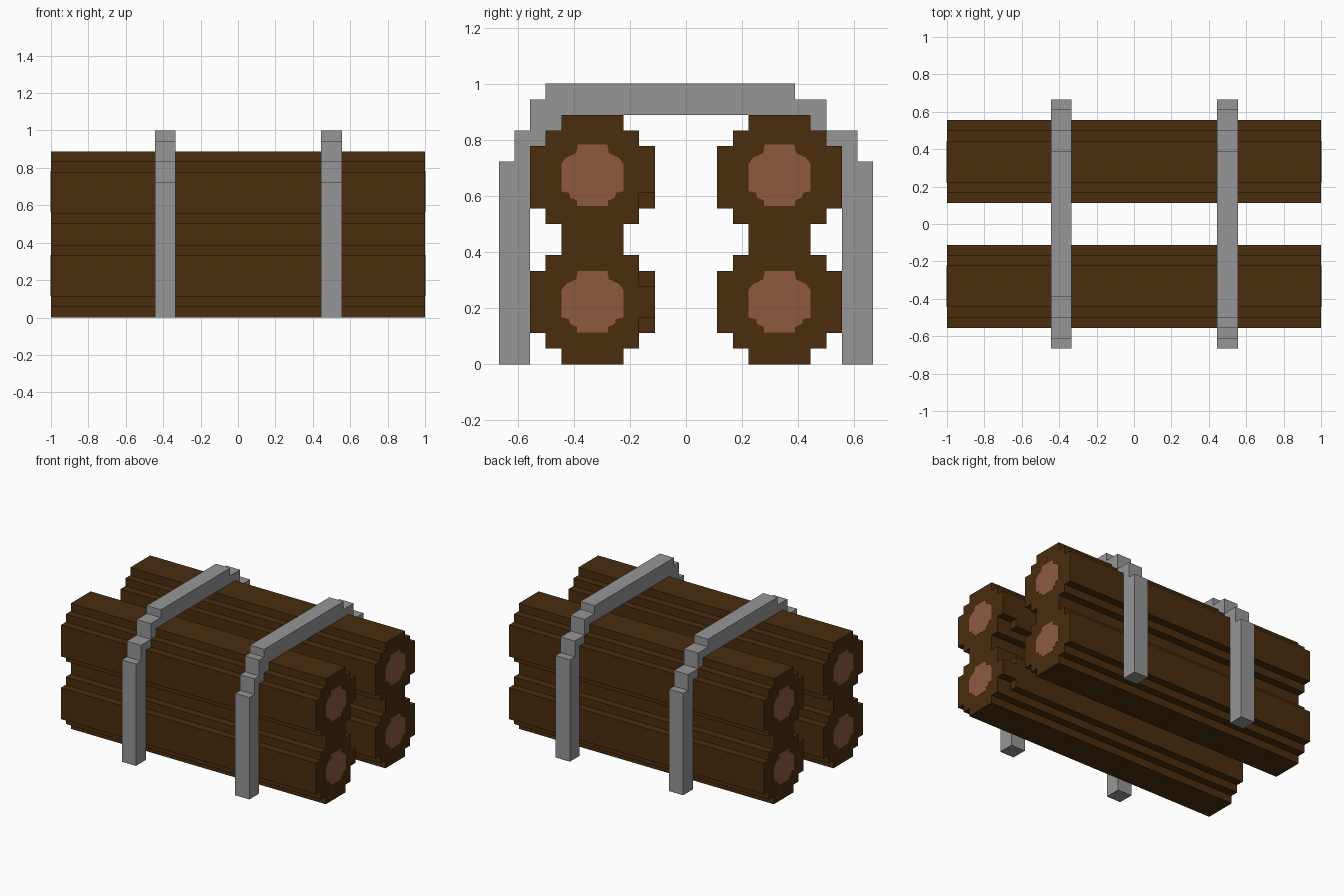
import bpy, bmesh

cube = bpy.data.objects.get("Cube")
if cube:
    bpy.data.objects.remove(cube, do_unlink=True)

U = 1 / 18  # one block step


def material(name, rgb):
    m = bpy.data.materials.new(name)
    m.use_nodes = True
    col = (*rgb, 1)
    m.diffuse_color = col
    m.node_tree.nodes["Principled BSDF"].inputs["Base Color"].default_value = col
    return m


BARK = material("dark bark", (0.069, 0.026, 0.0045))
WOOD = material("cut wood", (0.27, 0.102, 0.055))
METAL = material("grey metal", (0.305, 0.305, 0.305))


def extrude(name, outline, x0, x1, mat):
    """Extrude a (y, z) outline, in block steps, from x0 to x1."""
    bm = bmesh.new()
    face = bm.faces.new([bm.verts.new((x0 * U, y * U, z * U)) for y, z in outline])
    ext = bmesh.ops.extrude_face_region(bm, geom=[face])
    bmesh.ops.translate(bm, vec=((x1 - x0) * U, 0, 0),
                        verts=[g for g in ext["geom"] if isinstance(g, bmesh.types.BMVert)])
    bmesh.ops.recalc_face_normals(bm, faces=bm.faces)
    mesh = bpy.data.meshes.new(name)
    bm.to_mesh(mesh)
    bm.free()
    mesh.materials.append(mat)
    ob = bpy.data.objects.new(name, mesh)
    bpy.context.collection.objects.link(ob)
    return ob


def rect(y0, y1, z0, z1):
    return [(y0, z0), (y1, z0), (y1, z1), (y0, z1)]


def stepped(rows):
    """Right-hand side of an outline from (half width, z0, z1) rows."""
    return [p for w, z0, z1 in rows for p in ((w, z0), (w, z1))]


# Stacked pair of logs: stepped rounds joined by a narrow neck
ROWS = [(2, 0, 1), (3, 1, 2), (4, 2, 6), (3, 6, 7), (2, 7, 9),
        (3, 9, 10), (4, 10, 14), (3, 14, 15), (2, 15, 16)]
half = stepped(ROWS)
# Pale heart of each log end
heart = [(1, -1.95), (1, -1.6), (1.45, -1.4), (1.5, -1.1), (2, -1), (2, 0.75),
         (1.7, 1.15), (1.05, 1.45), (0.95, 2)]

stacks = {}
for side, cy in (("front", -6), ("back", 6)):
    outline = [(cy + w, z) for w, z in half] + [(cy - w, z) for w, z in reversed(half)]
    stacks[side] = extrude(side + "_log_stack", outline, -18, 18, BARK)
    for level, cz in (("lower", 4), ("upper", 12.1)):
        ring = [(cy + y, cz + z) for y, z in heart]
        ring += [(cy - y, cz + z) for y, z in reversed(heart)]
        for end, x in (("left", 18), ("right", -18)):
            extrude(f"{side}_{level}_heart_{end}", ring, x - 0.03, x + 0.03, WOOD)

# Small chips out of the inner edge of the front stack
for z in (2, 5, 10):
    cutter = extrude("chip_cutter", rect(-3, -1, z, z + 1), 16, 19, BARK)
    cutter.hide_render = True
    mod = stacks["front"].modifiers.new("chip", 'BOOLEAN')
    mod.operation = 'DIFFERENCE'
    mod.solver = 'EXACT'
    mod.object = cutter
    bpy.context.view_layer.objects.active = stacks["front"]
    bpy.ops.object.modifier_apply(modifier=mod.name)
    bpy.data.objects.remove(cutter, do_unlink=True)

# Metal straps: stepped arches resting over the logs
inner = [(10, 0), (10, 14), (9, 14), (9, 15), (8, 15), (8, 16)]


def outer(shoulder, top):
    return [(top, 18), (top, 17), (shoulder, 17), (shoulder, 15),
            (11, 15), (11, 13), (12, 13), (12, 0)]


for name, x, shoulder, top in (("right_strap", -8, 9, 7), ("left_strap", 8, 10, 9)):
    back = outer(9, 7)
    front = outer(shoulder, top)
    outline = back + inner
    outline += [(-y, z) for y, z in reversed(inner)]
    outline += [(-y, z) for y, z in reversed(front)]
    extrude(name, outline, x, x + 2, METAL)
